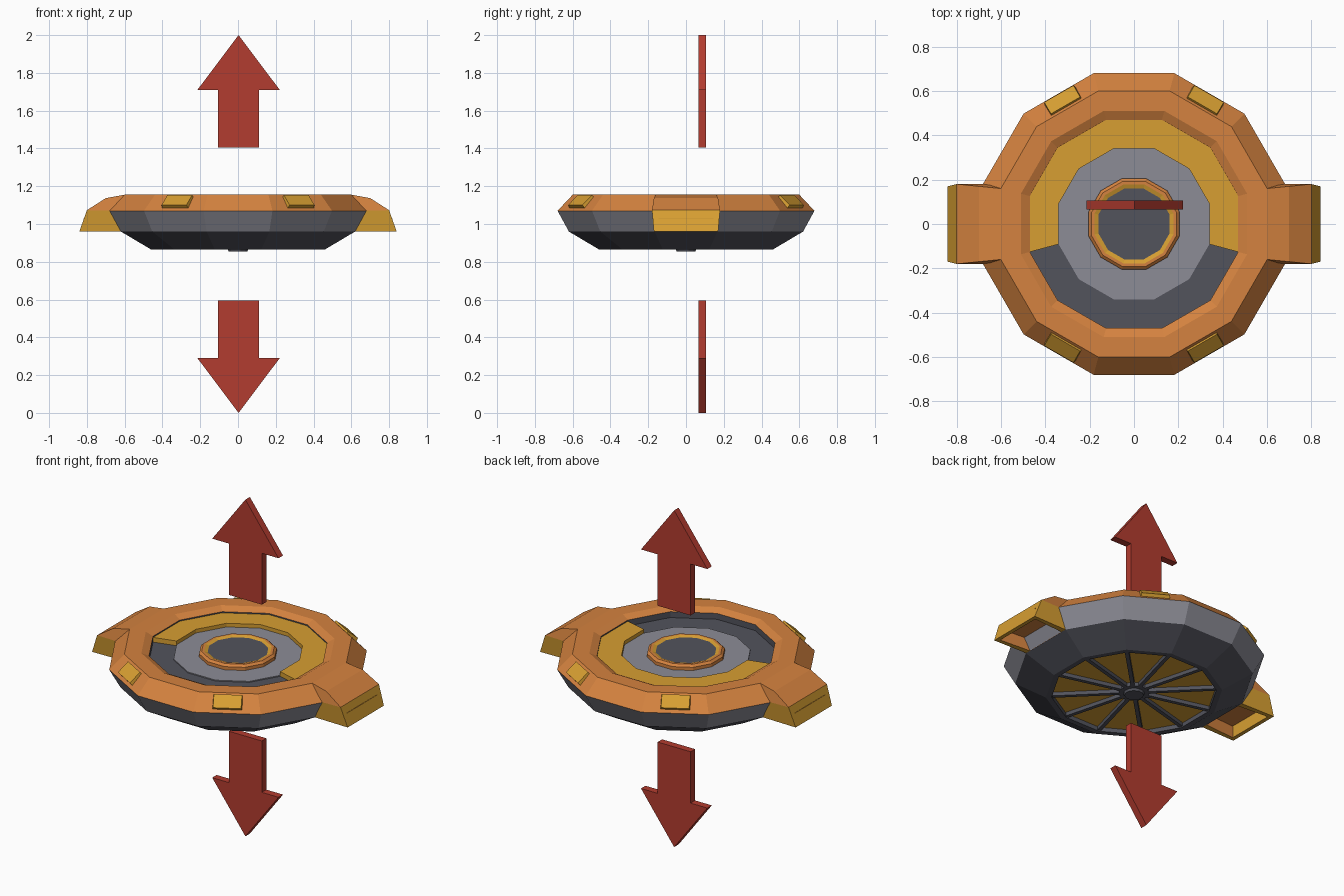
import bpy, bmesh
from math import cos, sin, pi, radians
from mathutils import Matrix, Vector

if "Cube" in bpy.data.objects:
    bpy.data.objects.remove(bpy.data.objects["Cube"], do_unlink=True)

SIDES = 12


def material(name, rgb):
    m = bpy.data.materials.new(name)
    m.use_nodes = True
    m.diffuse_color = (*rgb, 1)
    m.node_tree.nodes["Principled BSDF"].inputs["Base Color"].default_value = (*rgb, 1)
    return m


orange = material("orange", (0.66, 0.225, 0.05))
gold = material("gold", (0.68, 0.345, 0.032))
grey = material("grey", (0.265, 0.265, 0.305))
slate = material("dark slate", (0.085, 0.087, 0.108))
red = material("red", (0.45, 0.045, 0.029))


def finish(bm, name, mats):
    bmesh.ops.recalc_face_normals(bm, faces=bm.faces)
    mesh = bpy.data.meshes.new(name)
    bm.to_mesh(mesh)
    bm.free()
    for m in mats:
        mesh.materials.append(m)
    ob = bpy.data.objects.new(name, mesh)
    bpy.context.collection.objects.link(ob)
    return ob


def lathe(name, profile, mats, first=0, count=SIDES):
    """Turn a profile of (apothem, z, material of the next strip)."""
    bm = bmesh.new()
    rings = []
    for i in range(count + 1):
        a = radians(-15 + (first + i) * 360 / SIDES)
        rings.append([bm.verts.new((r / cos(pi / SIDES) * cos(a),
                                    r / cos(pi / SIDES) * sin(a), z))
                      for r, z, _ in profile])
    for p, q in zip(rings, rings[1:]):
        for j in range(len(profile) - 1):
            f = bm.faces.new((p[j], q[j], q[j + 1], p[j + 1]))
            f.material_index = mats.index(profile[j][2])
    # Close the ends of a partial ring
    if count < SIDES:
        for ring in (rings[0], rings[-1]):
            bm.faces.new(ring[:-1])
    bmesh.ops.remove_doubles(bm, verts=bm.verts, dist=1e-5)
    return finish(bm, name, mats)


# Twelve-sided body with a sunken top and a recessed underside
lathe("body", [
    (0, 1.10, slate), (0.47, 1.10, slate), (0.47, 1.135, orange),
    (0.51, 1.155, orange), (0.60, 1.155, orange), (0.68, 1.07, grey),
    (0.62, 0.96, slate), (0.46, 0.865, slate), (0.43, 0.865, slate),
    (0.43, 0.89, gold), (0, 0.89, gold)], [orange, grey, slate, gold])

# Raised ring, open toward the front
lathe("top_ring", [
    (0.34, 1.10, gold), (0.34, 1.128, gold), (0.47, 1.128, gold),
    (0.47, 1.10, gold), (0.34, 1.10, gold)], [gold], 0, 7)

lathe("top_disc", [(0.34, 1.09, grey), (0.34, 1.106, grey), (0, 1.106, grey)], [grey])

# Centre button with a stepped collar
lathe("centre_hub", [
    (0.205, 1.10, orange), (0.205, 1.125, orange), (0.192, 1.137, orange),
    (0.178, 1.137, gold), (0.16, 1.13, slate), (0, 1.13, slate)],
    [orange, gold, slate])

# Small hub under the body
lathe("bottom_hub", [
    (0.08, 0.90, slate), (0.08, 0.868, slate), (0.055, 0.868, slate),
    (0.05, 0.855, slate), (0, 0.855, slate)], [slate])


def box(bm, matrix):
    return bmesh.ops.create_cube(bm, size=1, matrix=matrix)["verts"]


# Spokes of the underside grille
bm = bmesh.new()
for i in range(SIDES):
    box(bm, Matrix.Rotation(radians(15 + 30 * i), 4, "Z")
        @ Matrix.Translation((0.24, 0, 0.88))
        @ Matrix.Diagonal((0.40, 0.022, 0.024, 1)))
finish(bm, "grille_spokes", [slate])

# Four tapered plates on the sloping rim
bm = bmesh.new()
for angle in (60, 120, 240, 300):
    place = (Matrix.Rotation(radians(angle), 4, "Z")
             @ Matrix.Translation((0.638, 0, 1.115))
             @ Matrix.Rotation(radians(41), 4, "Y"))
    verts = box(bm, Matrix.Diagonal((0.08, 0.165, 0.03, 1)))
    for v in verts:
        if v.co.z > 0:
            v.co.y *= 0.92
        v.co = place @ v.co
finish(bm, "rim_plates", [gold])


def side_pod(name, s):
    """Side block with a sloped roof and a hollow underside."""
    bm = bmesh.new()
    stations = [(0.60, 0.16, 1.155), (0.70, 0.17, 1.137), (0.80, 0.18, 1.073),
                (0.60, 0.18, 1.07), (0.62, 0.165, 0.96), (0.84, 0.17, 0.96)]
    near, far = [[bm.verts.new((s * x, t * y, z)) for x, y, z in stations]
                 for t in (-1, 1)]

    def face(verts, index):
        f = bm.faces.new(verts)
        f.material_index = index
        return f

    for a, b, index in ((0, 1, 0), (1, 2, 0), (2, 5, 1)):
        face((near[a], near[b], far[b], far[a]), index)
    for row in (near, far):
        face((row[3], row[0], row[1], row[2]), 0)
        face((row[3], row[2], row[5], row[4]), 1)
    bottom = face((near[4], near[5], far[5], far[4]), 1)
    bmesh.ops.recalc_face_normals(bm, faces=bm.faces)
    # Sink the underside
    bmesh.ops.inset_region(bm, faces=[bottom], thickness=0.033)
    pocket = bmesh.ops.extrude_face_region(bm, geom=[bottom])["geom"]
    bmesh.ops.translate(bm, vec=(0, 0, 0.07),
                        verts=[g for g in pocket if isinstance(g, bmesh.types.BMVert)])
    if bottom.is_valid:
        bm.faces.remove(bottom)
    bm.normal_update()
    for f in bm.faces:
        c = f.calc_center_median()
        if 0.97 < c.z < 1.04 and abs(c.y) < 0.15 and abs(c.x) < 0.81:
            f.material_index = 0
    finish(bm, name, [orange, gold])


side_pod("left_pod", 1)
side_pod("right_pod", -1)


def arrow(name, flip):
    """Flat arrow above the body, or mirrored below it."""
    half = [(0.108, 1.405), (0.108, 1.71), (0.218, 1.71)]
    outline = half + [(0, 2.0)] + [(-x, z) for x, z in reversed(half)]
    bm = bmesh.new()
    f = bm.faces.new([bm.verts.new((x + 0.003, 0.065, 2 - z if flip else z))
                      for x, z in outline])
    ext = bmesh.ops.extrude_face_region(bm, geom=[f])["geom"]
    bmesh.ops.translate(bm, vec=Vector((0, 0.042, 0)),
                        verts=[g for g in ext if isinstance(g, bmesh.types.BMVert)])
    finish(bm, name, [red])


arrow("up_arrow", False)
arrow("down_arrow", True)
